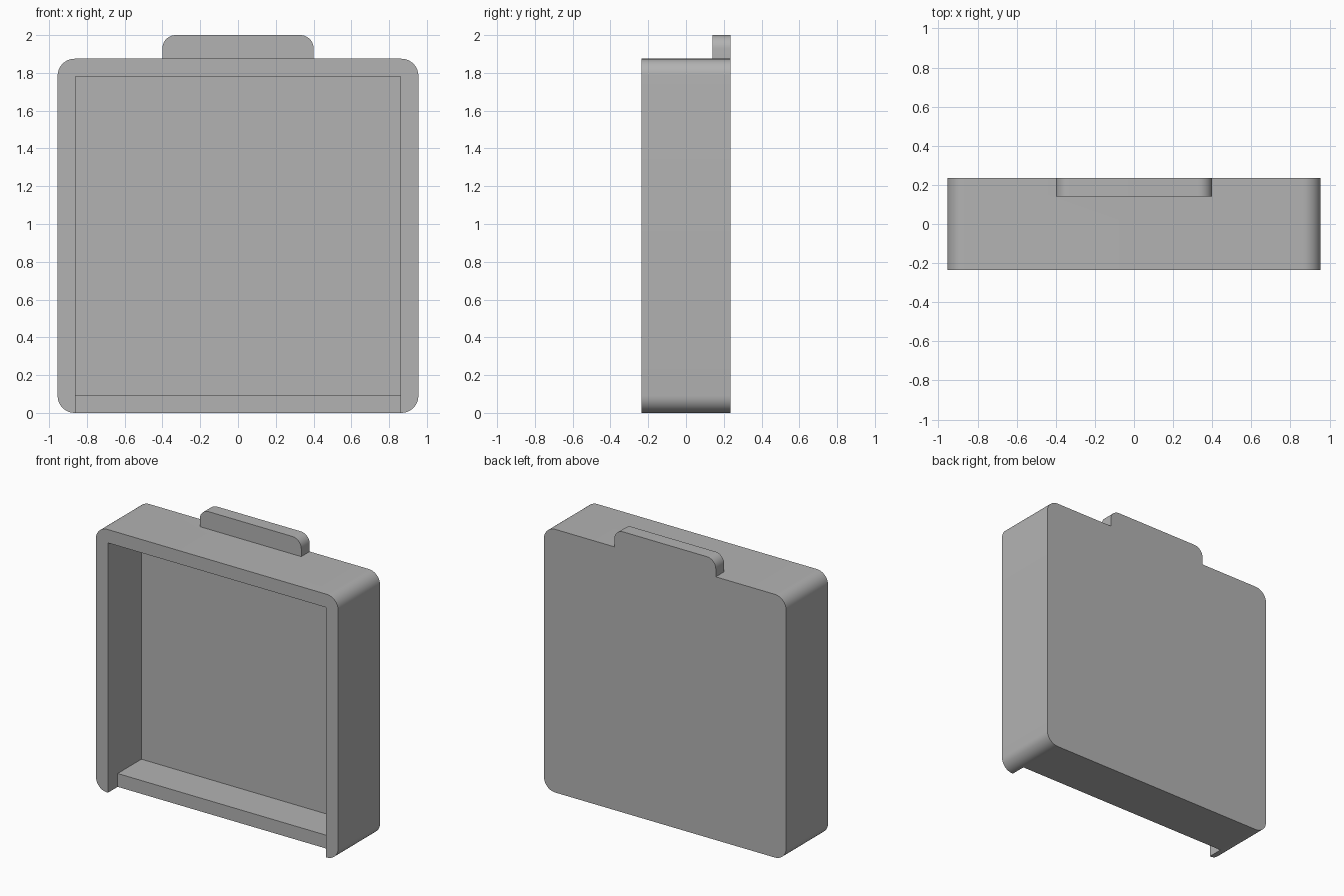
import bpy
import bmesh
from math import sin, cos, pi, radians

cube = bpy.data.objects.get("Cube")
if cube:
    bpy.data.objects.remove(cube, do_unlink=True)

HALF_W, HALF_D, HEIGHT, TOTAL = 0.955, 0.236, 1.875, 2.0
WALL = 0.095
LEDGE_SETBACK = 0.11

grey = bpy.data.materials.new("plain_grey")
grey.use_nodes = True
colour = (0.45, 0.45, 0.45, 1)
grey.diffuse_color = colour
grey.node_tree.nodes["Principled BSDF"].inputs["Base Color"].default_value = colour


def slab(name, half_w, z0, z1, y0, y1, radius=0, steps=10):
    """Rounded rectangle in the XZ plane, extruded along Y."""
    corners = [(1, z1, -1, 0), (-1, z1, -1, 1), (-1, z0, 1, 2), (1, z0, 1, 3)]
    bm = bmesh.new()
    ring = []
    for sx, z, sz, quarter in corners:
        cx, cz = sx * (half_w - radius), z + sz * radius
        for i in range(steps + 1 if radius else 1):
            a = (quarter + i / steps) * pi / 2
            ring.append(bm.verts.new((cx + radius * cos(a), y0, cz + radius * sin(a))))
    face = bm.faces.new(ring)
    back = bmesh.ops.extrude_face_region(bm, geom=[face])["geom"]
    moved = [v for v in back if isinstance(v, bmesh.types.BMVert)]
    bmesh.ops.translate(bm, verts=moved, vec=(0, y1 - y0, 0))
    bmesh.ops.recalc_face_normals(bm, faces=bm.faces)
    mesh = bpy.data.meshes.new(name)
    bm.to_mesh(mesh)
    bm.free()
    mesh.materials.append(grey)
    obj = bpy.data.objects.new(name, mesh)
    bpy.context.collection.objects.link(obj)
    return obj


def combine(target, tool, operation):
    """Apply a boolean and discard its tool."""
    bpy.context.view_layer.objects.active = target
    mod = target.modifiers.new(tool.name, "BOOLEAN")
    mod.operation, mod.object, mod.solver = operation, tool, "EXACT"
    bpy.ops.object.modifier_apply(modifier=mod.name)
    bpy.data.objects.remove(tool, do_unlink=True)


# Shallow tray body with rounded corners
tray = slab("tray", HALF_W, 0, HEIGHT, -HALF_D, HALF_D, 0.09)

# Tab rising from the back panel
tab = slab("tab", 0.4, HEIGHT - 0.2, TOTAL, HALF_D - WALL, HALF_D, 0.07)
combine(tray, tab, "UNION")

# Open front cavity, with the bottom ledge set back from the rim
inner = HALF_W - WALL
cavity = slab("cavity", inner, WALL, HEIGHT - WALL, -HALF_D - 0.1, HALF_D - WALL)
combine(tray, cavity, "DIFFERENCE")
notch = slab("ledge_notch", inner, -0.1, WALL + 0.1, -HALF_D - 0.1, -HALF_D + LEDGE_SETBACK)
combine(tray, notch, "DIFFERENCE")

# Smooth the rounded corners, keep the other edges sharp
bpy.ops.object.select_all(action="DESELECT")
tray.select_set(True)
bpy.context.view_layer.objects.active = tray
bpy.ops.object.shade_smooth_by_angle(angle=radians(30))
